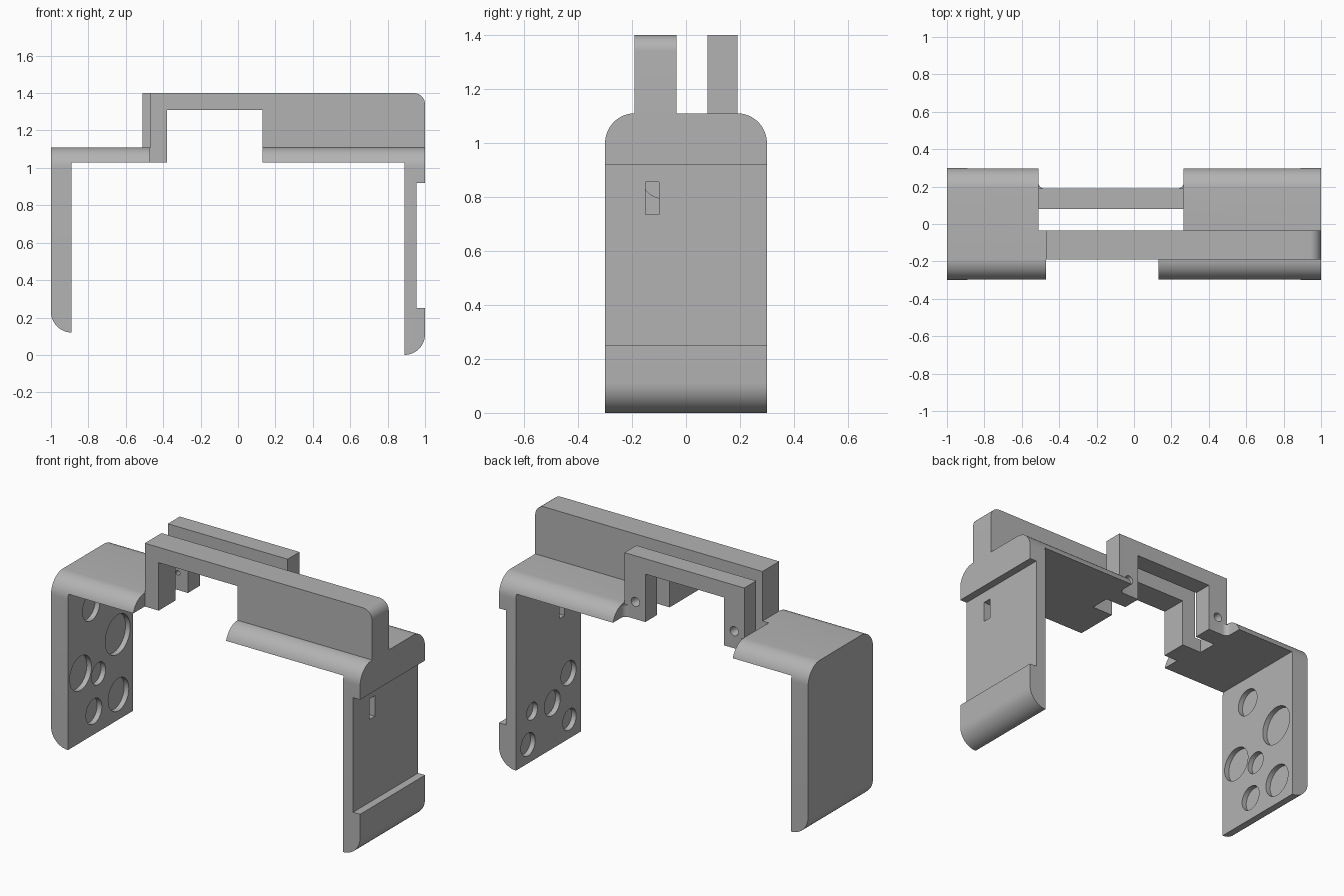
import bpy, bmesh
from math import sin, cos, pi, radians
from mathutils import Vector

if "Cube" in bpy.data.objects:
    bpy.data.objects.remove(bpy.data.objects["Cube"])

grey = bpy.data.materials.new("plain_grey")
grey.use_nodes = True
COLOUR = (0.45, 0.45, 0.45, 1)
grey.diffuse_color = COLOUR
grey.node_tree.nodes["Principled BSDF"].inputs["Base Color"].default_value = COLOUR


def arc(cx, cz, r, a0, a1, n=12):
    """Points on a circular arc, angles in degrees."""
    angles = [radians(a0 + (a1 - a0) * i / n) for i in range(n + 1)]
    return [(cx + r * cos(a), cz + r * sin(a)) for a in angles]


def prism(name, outline, axis, lo, hi):
    """Extrude a 2D outline along an axis between lo and hi."""
    place = {"x": lambda p, d: (d, p[0], p[1]),
             "y": lambda p, d: (p[0], d, p[1]),
             "z": lambda p, d: (p[0], p[1], d)}[axis]
    bm = bmesh.new()
    face = bm.faces.new([bm.verts.new(place(p, lo)) for p in outline])
    out = bmesh.ops.extrude_face_region(bm, geom=[face])
    moved = [v for v in out["geom"] if isinstance(v, bmesh.types.BMVert)]
    shift = Vector(place((0, 0), hi)) - Vector(place((0, 0), lo))
    bmesh.ops.translate(bm, verts=moved, vec=shift)
    bmesh.ops.recalc_face_normals(bm, faces=bm.faces)
    mesh = bpy.data.meshes.new(name)
    bm.to_mesh(mesh)
    bm.free()
    mesh.materials.append(grey)
    ob = bpy.data.objects.new(name, mesh)
    bpy.context.collection.objects.link(ob)
    return ob


def box(name, x0, x1, y0, y1, z0, z1):
    return prism(name, [(x0, z0), (x1, z0), (x1, z1), (x0, z1)], "y", y0, y1)


def combine(target, tool, operation):
    """Apply a boolean and drop the helper."""
    mod = target.modifiers.new("bool", "BOOLEAN")
    mod.operation, mod.solver, mod.object = operation, "EXACT", tool
    bpy.context.view_layer.objects.active = target
    bpy.ops.object.modifier_apply(modifier=mod.name)
    bpy.data.objects.remove(tool)


# Main shell: two legs joined by a top plate, right leg recessed outside
shell = ([(-1, 1.11)] + arc(-0.89, 0.23, 0.11, 180, 270) + [(-0.89, 1.03), (0.89, 1.03)]
         + arc(0.89, 0.11, 0.11, 270, 360)
         + [(1, 0.25), (0.955, 0.25), (0.955, 0.92), (1, 0.92), (1, 1.11)])
body = prism("bracket_body", shell, "y", -0.4, 0.4)

# Rounded front and back top edges
rounded = ([(-0.3, -0.1), (0.3, -0.1)] + arc(0.19, 1.0, 0.11, 0, 90)
           + arc(-0.19, 1.0, 0.11, 90, 180))
combine(body, prism("edge_round", rounded, "x", -1.2, 1.2), "INTERSECT")

# Gaps through the top plate
combine(body, box("front_gap", -0.47, 0.13, -0.5, -0.035, 0.9, 1.2), "DIFFERENCE")
combine(body, box("back_gap", -0.51, 0.265, -0.036, 0.5, 0.9, 1.2), "DIFFERENCE")

# Tall front wall with its opening
wall = ([(-0.47, 1.03), (-0.47, 1.4)] + arc(0.94, 1.34, 0.06, 90, 0)
        + [(1, 1.03), (0.13, 1.03), (0.13, 1.31), (-0.38, 1.31), (-0.38, 1.03)])
combine(body, prism("front_wall", wall, "y", -0.19, -0.035), "UNION")

# Shorter back bridge
bridge = [(-0.51, 1.03), (-0.51, 1.4), (0.265, 1.4), (0.265, 1.03),
          (0.13, 1.03), (0.13, 1.31), (-0.38, 1.31), (-0.38, 1.03)]
combine(body, prism("back_bridge", bridge, "y", 0.08, 0.19), "UNION")

# Concave fillets where the bridge meets the plate
for x, s in ((-0.51, 1), (0.265, -1)):
    curve = [(x + s * px, py) for px, py in arc(0.03, 0.22, 0.03, 180, 270, 6)]
    combine(body, prism("fillet", curve + [(x - s * 0.01, 0.18), (x - s * 0.01, 0.22)],
                        "z", 1.03, 1.1), "UNION")

# Tapered screw holes in the bridge posts
for x in (-0.445, 0.195):
    bpy.ops.mesh.primitive_cone_add(vertices=24, radius1=0.028, radius2=0.012, depth=0.13,
                                    location=(x, 0.135, 1.13), rotation=(pi / 2, 0, 0))
    combine(body, bpy.context.object, "DIFFERENCE")

# Slot through the recessed leg
combine(body, box("leg_slot", 0.8, 1.1, -0.15, -0.1, 0.735, 0.855), "DIFFERENCE")

# Shallow round pockets on the inner leg faces: y, z, radius
left_pockets = [(-0.085, 0.875, 0.08), (0.16, 0.62, 0.115), (-0.183, 0.525, 0.1),
                (-0.017, 0.46, 0.065), (0.167, 0.267, 0.095), (-0.06, 0.255, 0.073)]
right_pockets = [(-0.186, 0.385, 0.07), (-0.036, 0.266, 0.073), (0.15, 0.29, 0.05),
                 (-0.195, 0.11, 0.062), (0.188, 0.11, 0.066)]
for x, pockets in ((-0.89, left_pockets), (0.89, right_pockets)):
    for y, z, r in pockets:
        combine(body, prism("pocket", arc(y, z, r, 0, 352.5, 47), "x", x - 0.03, x + 0.03),
                "DIFFERENCE")

# Smooth the rounded areas, keep edges sharp
bpy.ops.object.select_all(action="DESELECT")
body.select_set(True)
bpy.context.view_layer.objects.active = body
bpy.ops.object.shade_smooth_by_angle(angle=radians(30))
